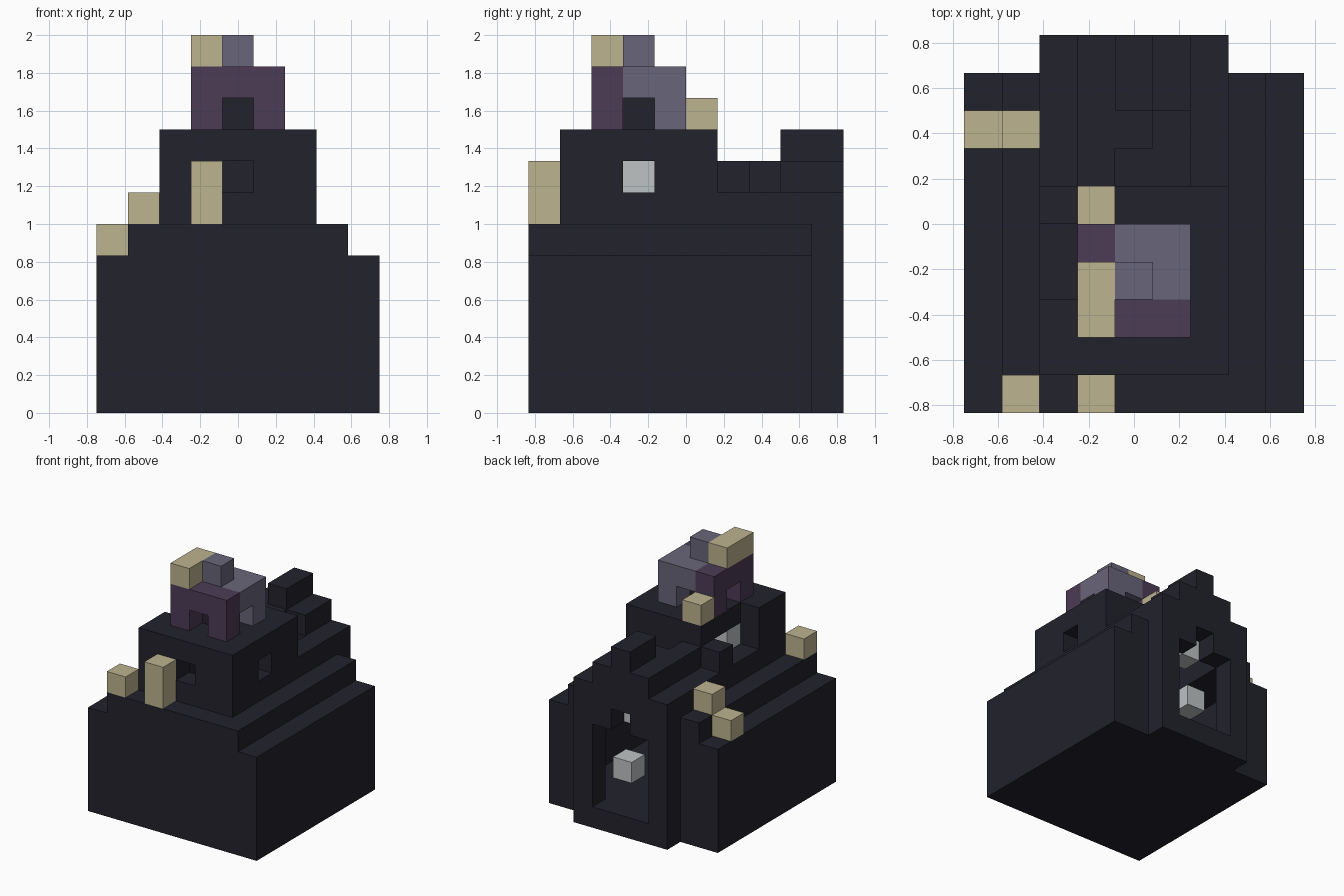
import bpy, bmesh

if "Cube" in bpy.data.objects:
    bpy.data.objects.remove(bpy.data.objects["Cube"], do_unlink=True)

U = 1 / 6                       # block size
CENTRE = (4.5, 5, 0)            # block coordinates of the origin


def linear(c):
    c /= 255
    return c / 12.92 if c <= 0.04045 else ((c + 0.055) / 1.055) ** 2.4


def material(name, rgb):
    m = bpy.data.materials.new(name)
    colour = [linear(c) for c in rgb] + [1]
    m.use_nodes = True
    m.diffuse_color = colour
    m.node_tree.nodes["Principled BSDF"].inputs["Base Color"].default_value = colour
    return m


dark = material("dark slate", (34, 34, 44))
purple = material("muted purple", (76, 60, 86))
grey = material("violet grey", (105, 101, 122))
tan = material("pale sand", (189, 179, 144))
white = material("lamp white", (190, 194, 196))

cells = {}                      # block position -> part name
parts = {}                      # part name -> material


def box(x, y, z):
    return [(i, j, k) for i in range(*x) for j in range(*y) for k in range(*z)]


def fill(part, mat, x, y, z):
    parts[part] = mat
    for c in box(x, y, z):
        cells[c] = part


def carve(x, y, z):
    for c in box(x, y, z):
        cells.pop(c, None)


# stepped base with a hollow hall
fill("base", dark, (0, 9), (0, 9), (0, 5))
fill("base", dark, (1, 8), (0, 9), (5, 6))
carve((1, 8), (1, 8), (1, 5))
carve((2, 7), (8, 9), (1, 5))

# rear gable: stepped roof, hollow inside, broken near the keep
for step, start in enumerate((6, 6, 8)):
    fill("rear_gable", dark, (2 + step, 7 - step), (start, 10), (0 if step == 0 else 6 + step, 7 + step))
carve((2, 7), (6, 9), (1, 5))
carve((3, 6), (6, 9), (5, 7))
carve((4, 5), (8, 9), (7, 8))
carve((4, 5), (6, 7), (7, 8))
carve((5, 6), (6, 8), (7, 8))
# rear doorway
carve((3, 6), (9, 10), (1, 5))
carve((4, 5), (9, 10), (5, 6))

# keep with windows and a collapsed left wall
fill("keep", dark, (2, 7), (1, 6), (6, 9))
carve((3, 6), (2, 5), (6, 8))
carve((4, 5), (1, 2), (7, 8))
carve((6, 7), (3, 4), (7, 8))
carve((2, 3), (3, 5), (7, 9))
carve((2, 3), (5, 6), (8, 9))

# turret: two-tone walls, a doorway on each side, dark core
fill("turret_front_walls", purple, (3, 6), (2, 5), (9, 11))
fill("turret_rear_walls", grey, (4, 6), (3, 5), (9, 11))
carve((4, 5), (2, 5), (9, 10))
carve((3, 6), (3, 4), (9, 10))
fill("turret_core", dark, (4, 5), (3, 4), (9, 10))
fill("turret_cap", grey, (4, 5), (3, 4), (11, 12))

# sand-coloured blocks
fill("turret_ledge", tan, (3, 4), (2, 4), (11, 12))
fill("keep_block", tan, (3, 4), (5, 6), (9, 10))
fill("front_post", tan, (3, 4), (0, 1), (6, 8))
fill("front_block", tan, (1, 2), (0, 1), (6, 7))
fill("side_block_low", tan, (0, 1), (7, 8), (5, 6))
fill("side_block_high", tan, (1, 2), (7, 8), (6, 7))

# lamps
for name, (i, j, k) in {"keep_lamp": (3, 3, 7), "floor_lamp": (6, 6, 1),
                        "ceiling_lamp": (2, 6, 4), "gable_lamp": (4, 8, 5)}.items():
    fill(name, white, (i, i + 1), (j, j + 1), (k, k + 1))


def build(part):
    """Make one mesh from the exposed sides of a part's blocks."""
    bm = bmesh.new()
    for c in [c for c, p in cells.items() if p == part]:
        for axis in range(3):
            for side in (0, 1):
                near = list(c)
                near[axis] += 2 * side - 1
                if tuple(near) in cells:
                    continue
                a, b = (axis + 1) % 3, (axis + 2) % 3
                quad = []
                for da, db in ((0, 0), (1, 0), (1, 1), (0, 1)):
                    v = list(c)
                    v[axis] += side
                    v[a] += da
                    v[b] += db
                    quad.append(bm.verts.new([(p - o) * U for p, o in zip(v, CENTRE)]))
                bm.faces.new(quad if side else quad[::-1])
    bmesh.ops.remove_doubles(bm, verts=bm.verts, dist=0.001)
    bmesh.ops.dissolve_limit(bm, angle_limit=0.01, verts=bm.verts, edges=bm.edges)
    mesh = bpy.data.meshes.new(part)
    bm.to_mesh(mesh)
    bm.free()
    mesh.materials.append(parts[part])
    bpy.context.collection.objects.link(bpy.data.objects.new(part, mesh))


for part in parts:
    build(part)
